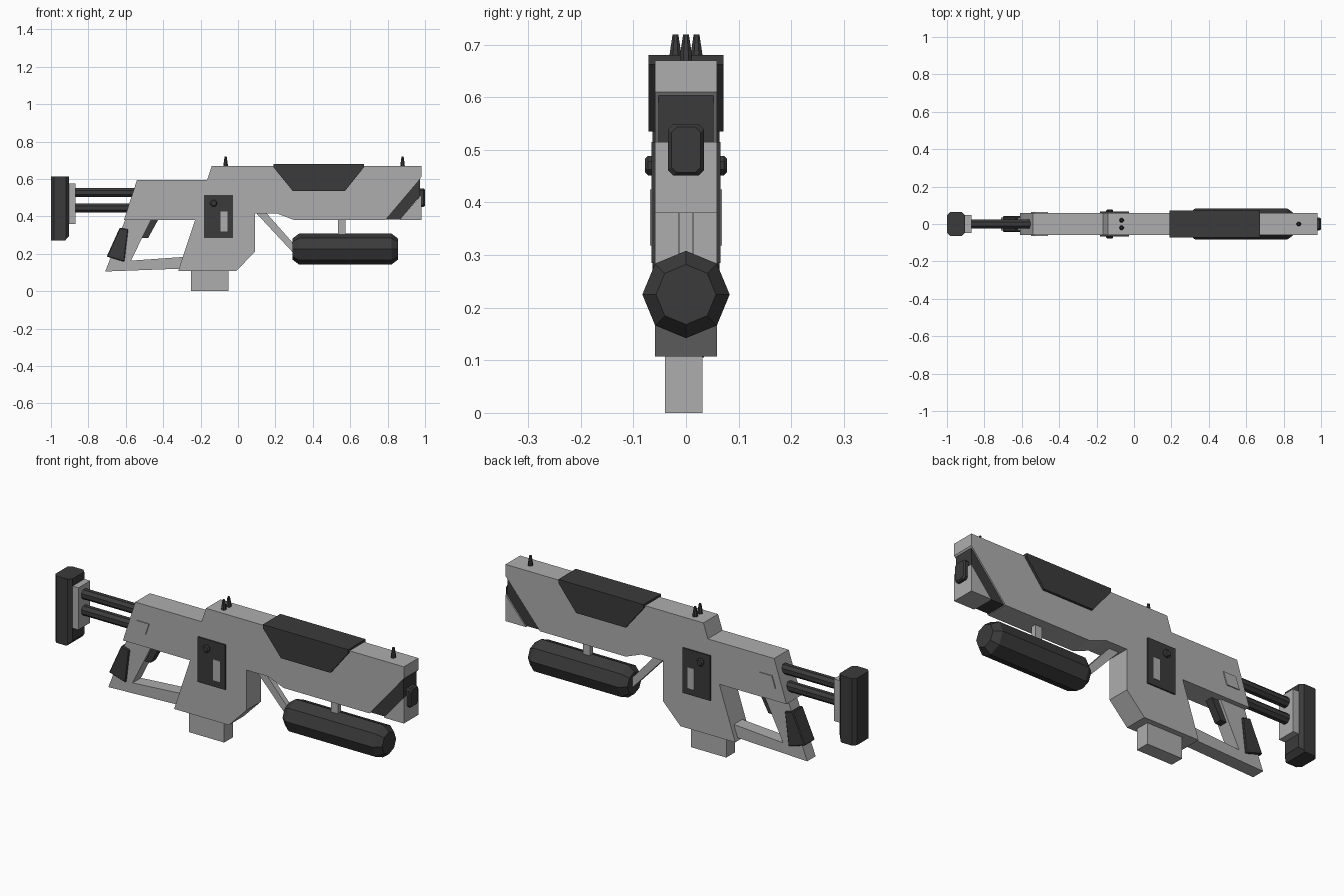
import bpy, bmesh, math
from mathutils import Matrix, Vector

if "Cube" in bpy.data.objects:
    bpy.data.objects.remove(bpy.data.objects["Cube"])


def material(name, v):
    m = bpy.data.materials.new(name)
    m.diffuse_color = (v, v, v, 1)
    m.use_nodes = True
    m.node_tree.nodes["Principled BSDF"].inputs["Base Color"].default_value = m.diffuse_color
    return m


LIGHT = material("light grey", 0.42)
DARK = material("dark grey", 0.043)


def finish(bm, name, mat, bevel=0.0):
    bmesh.ops.recalc_face_normals(bm, faces=bm.faces)
    me = bpy.data.meshes.new(name)
    bm.to_mesh(me)
    bm.free()
    me.materials.append(mat)
    ob = bpy.data.objects.new(name, me)
    bpy.context.collection.objects.link(ob)
    if bevel:
        mod = ob.modifiers.new("bevel", 'BEVEL')
        mod.width = bevel
        mod.segments = 1
    return ob


def prism(name, pts, y0, y1, mat, bevel=0.0):
    """Extrude an x-z outline from y0 to y1."""
    bm = bmesh.new()
    f = bm.faces.new([bm.verts.new((x, y0, z)) for x, z in pts])
    r = bmesh.ops.extrude_face_region(bm, geom=[f])
    bmesh.ops.translate(bm, vec=(0, y1 - y0, 0),
                        verts=[v for v in r["geom"] if isinstance(v, bmesh.types.BMVert)])
    return finish(bm, name, mat, bevel)


def box(name, x0, x1, y0, y1, z0, z1, mat, bevel=0.0):
    return prism(name, [(x0, z0), (x1, z0), (x1, z1), (x0, z1)], y0, y1, mat, bevel)


def lathe(name, centre, axis, rings, sides, mat, turn=0.0):
    """Faceted solid along an axis from (distance, radius) rings."""
    bm = bmesh.new()
    rot = Vector((0, 0, 1)).rotation_difference(Vector(axis)).to_matrix().to_4x4()
    M = Matrix.Translation(centre) @ rot
    loops = []
    for d, r in rings:
        loops.append([bm.verts.new(M @ Vector((r * math.cos(turn + i * math.tau / sides),
                                               r * math.sin(turn + i * math.tau / sides), d)))
                      for i in range(sides)])
    for a, b in zip(loops, loops[1:]):
        for i in range(sides):
            j = (i + 1) % sides
            bm.faces.new((a[i], a[j], b[j], b[i]))
    bm.faces.new(loops[0])
    bm.faces.new(loops[-1])
    return finish(bm, name, mat)


W = 0.059  # half width of the receiver

# Receiver, recessed dark slash and the nose wedge below it
prism("receiver", [(-0.14, 0.67), (0.98, 0.67), (0.98, 0.61), (0.785, 0.38), (0.30, 0.38),
                   (0.21, 0.415), (0.09, 0.415), (0.09, 0.21), (-0.01, 0.107), (-0.32, 0.107),
                   (-0.23, 0.38), (-0.61, 0.38), (-0.54, 0.595), (-0.165, 0.595)], -W, W, LIGHT)
prism("nose_slash", [(0.974, 0.61), (0.974, 0.51), (0.868, 0.383), (0.785, 0.383)],
      -0.052, 0.052, DARK)
prism("nose_wedge", [(0.98, 0.515), (0.98, 0.38), (0.865, 0.38)], -W, W, LIGHT)

# Muzzle: chamfered plate with a bevelled front
bm = bmesh.new()
loops = []
for x, s in ((0.96, 0.0), (0.992, 0.0), (1.0, 0.006)):
    hy, hz, c = 0.034 - s, 0.049 - s, 0.01
    pts = [(hy, hz - c), (hy - c, hz), (c - hy, hz), (-hy, hz - c),
           (-hy, c - hz), (c - hy, -hz), (hy - c, -hz), (hy, c - hz)]
    loops.append([bm.verts.new((x, y, 0.5 + z)) for y, z in pts])
for a, b in zip(loops, loops[1:]):
    for i in range(8):
        j = (i + 1) % 8
        bm.faces.new((a[i], a[j], b[j], b[i]))
bm.faces.new(loops[0])
bm.faces.new(loops[-1])
finish(bm, "muzzle", DARK)

# Top cover saddling the receiver
prism("top_cover", [(0.19, 0.68), (0.673, 0.68), (0.673, 0.662), (0.572, 0.535),
                    (0.293, 0.535), (0.19, 0.662)], -0.071, 0.071, DARK)

# Magazine
box("magazine", -0.25, -0.05, -0.04, 0.031, 0.0, 0.12, LIGHT)

# Details repeated on both sides
for side, s in (("front", -1), ("back", 1)):
    box("control_panel_" + side, -0.182, -0.026, s * 0.05, s * 0.066, 0.285, 0.515, DARK)
    box("panel_slot_" + side, -0.093, -0.055, s * 0.06, s * 0.068, 0.318, 0.425, LIGHT)
    lathe("panel_knob_" + side, (-0.13, s * 0.06, 0.47), (0, s, 0),
          [(0, 0.02), (0.012, 0.02), (0.018, 0.014)], 8, DARK, math.pi / 8)
    prism("rear_plate_" + side, [(-0.55, 0.445), (-0.48, 0.445), (-0.46, 0.505), (-0.53, 0.505)],
          s * 0.05, s * 0.064, LIGHT)

# Sights: rear pair and single front post
for name, x, y in (("rear_sight_a", -0.066, -0.02), ("rear_sight_b", -0.066, 0.02),
                   ("front_sight", 0.88, 0.0)):
    lathe(name, (x, y, 0.66), (0, 0, 1), [(0, 0.013), (0.022, 0.012), (0.059, 0.006)],
          8, DARK, math.pi / 8)

# Rear grip frame, pad and trigger
prism("grip_frame", [(-0.60, 0.39), (-0.71, 0.105), (-0.31, 0.12), (-0.29, 0.183),
                     (-0.573, 0.163), (-0.46, 0.39)], -0.034, 0.034, LIGHT)
prism("grip_pad", [(-0.632, 0.34), (-0.587, 0.33), (-0.608, 0.157), (-0.702, 0.185)],
      -0.042, 0.042, DARK, 0.004)
prism("trigger", [(-0.475, 0.385), (-0.425, 0.385), (-0.48, 0.285), (-0.515, 0.285)],
      -0.02, 0.02, DARK)

# Stock: two rods, mounting plate and butt pad
for name, z, x1 in (("upper_rod", 0.527, -0.54), ("lower_rod", 0.444, -0.57)):
    lathe(name, (-0.88, 0, z), (1, 0, 0), [(0, 0.026), (x1 + 0.88, 0.026)], 8, DARK, math.pi / 8)
box("stock_plate", -0.91, -0.87, -0.048, 0.048, 0.36, 0.575, LIGHT)
butt = prism("butt_pad", [(-1.0, 0.27), (-0.925, 0.27), (-0.903, 0.295), (-0.903, 0.612),
                          (-1.0, 0.612)], -0.064, 0.064, DARK)
bm = bmesh.new()
bm.from_mesh(butt.data)
upright = [e for e in bm.edges
           if abs(e.verts[0].co.z - e.verts[1].co.z) > 0.2]
bmesh.ops.bevel(bm, geom=upright, offset=0.017, segments=1, affect='EDGES')
bm.to_mesh(butt.data)
bm.free()

# Octagonal foregrip and its struts
lathe("foregrip", (0.292, 0, 0.225), (1, 0, 0),
      [(0, 0.057), (0.035, 0.083), (0.528, 0.083), (0.563, 0.057)], 8, DARK)
box("vertical_strut", 0.535, 0.575, -0.012, 0.012, 0.28, 0.39, LIGHT)
prism("diagonal_strut", [(0.09, 0.425), (0.145, 0.425), (0.32, 0.228), (0.32, 0.178)],
      -0.014, 0.014, LIGHT)
